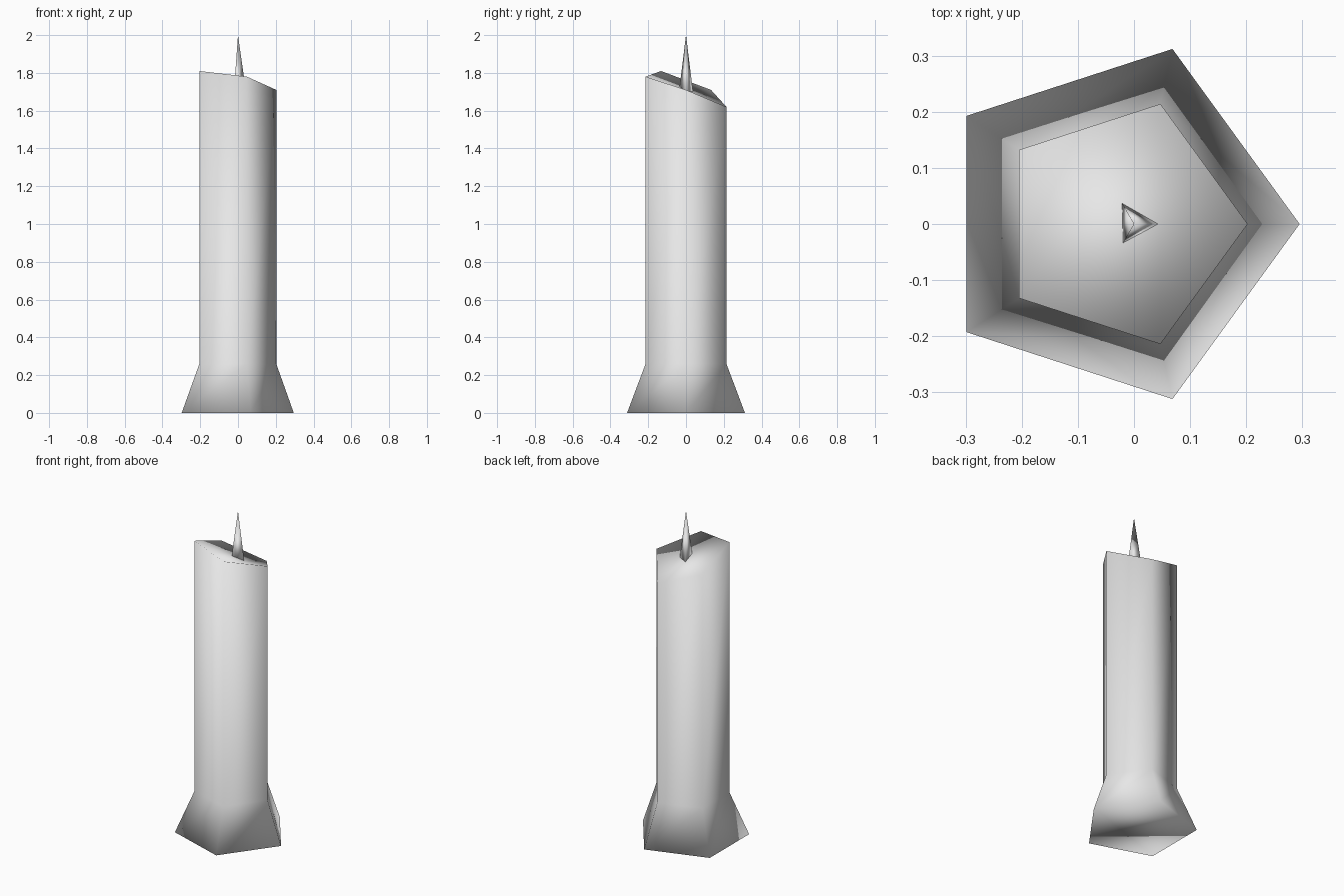
import bpy, bmesh, math

cube = bpy.data.objects.get("Cube")
if cube:
    bpy.data.objects.remove(cube)

grey = bpy.data.materials.new("plain grey")
grey.use_nodes = True
colour = (0.8, 0.8, 0.8, 1)
grey.diffuse_color = colour
grey.node_tree.nodes["Principled BSDF"].inputs["Base Color"].default_value = colour


def ring(bm, sides, radius, heights):
    """One closed ring of vertices, with a height for each corner."""
    angles = [math.tau * i / sides for i in range(sides)]
    return [bm.verts.new((radius * math.cos(a) - offset(sides, radius), radius * math.sin(a), z))
            for a, z in zip(angles, heights)]


def offset(sides, radius):
    """Centre the flared five-sided body on its bounding box."""
    return 0.1 * radius if sides == 5 else 0


def bridge(bm, low, high):
    for i in range(len(low)):
        j = (i + 1) % len(low)
        bm.faces.new((low[i], low[j], high[j], high[i]))


def finish(bm, name):
    mesh = bpy.data.meshes.new(name)
    bmesh.ops.recalc_face_normals(bm, faces=bm.faces)
    for face in bm.faces:
        face.smooth = True
    bm.to_mesh(mesh)
    bm.free()
    mesh.materials.append(grey)
    obj = bpy.data.objects.new(name, mesh)
    bpy.context.collection.objects.link(obj)


# Candle: flared foot, straight shaft and slanted, melted top
bm = bmesh.new()
foot = ring(bm, 5, 0.328, [0] * 5)
waist = ring(bm, 5, 0.225, [0.26] * 5)
rim = ring(bm, 5, 0.225, [1.71, 1.62, 1.71, 1.81, 1.78])
bridge(bm, foot, waist)
bridge(bm, waist, rim)
bm.faces.new(foot[::-1])
bm.faces.new(rim)
finish(bm, "candle_body")

# Wick: slim three-sided spike set into the top
bm = bmesh.new()
base = ring(bm, 3, 0.05, [1.65] * 3)
tip = bm.verts.new((0, 0, 2))
for i in range(3):
    bm.faces.new((base[i], base[(i + 1) % 3], tip))
bm.faces.new(base[::-1])
finish(bm, "wick")
